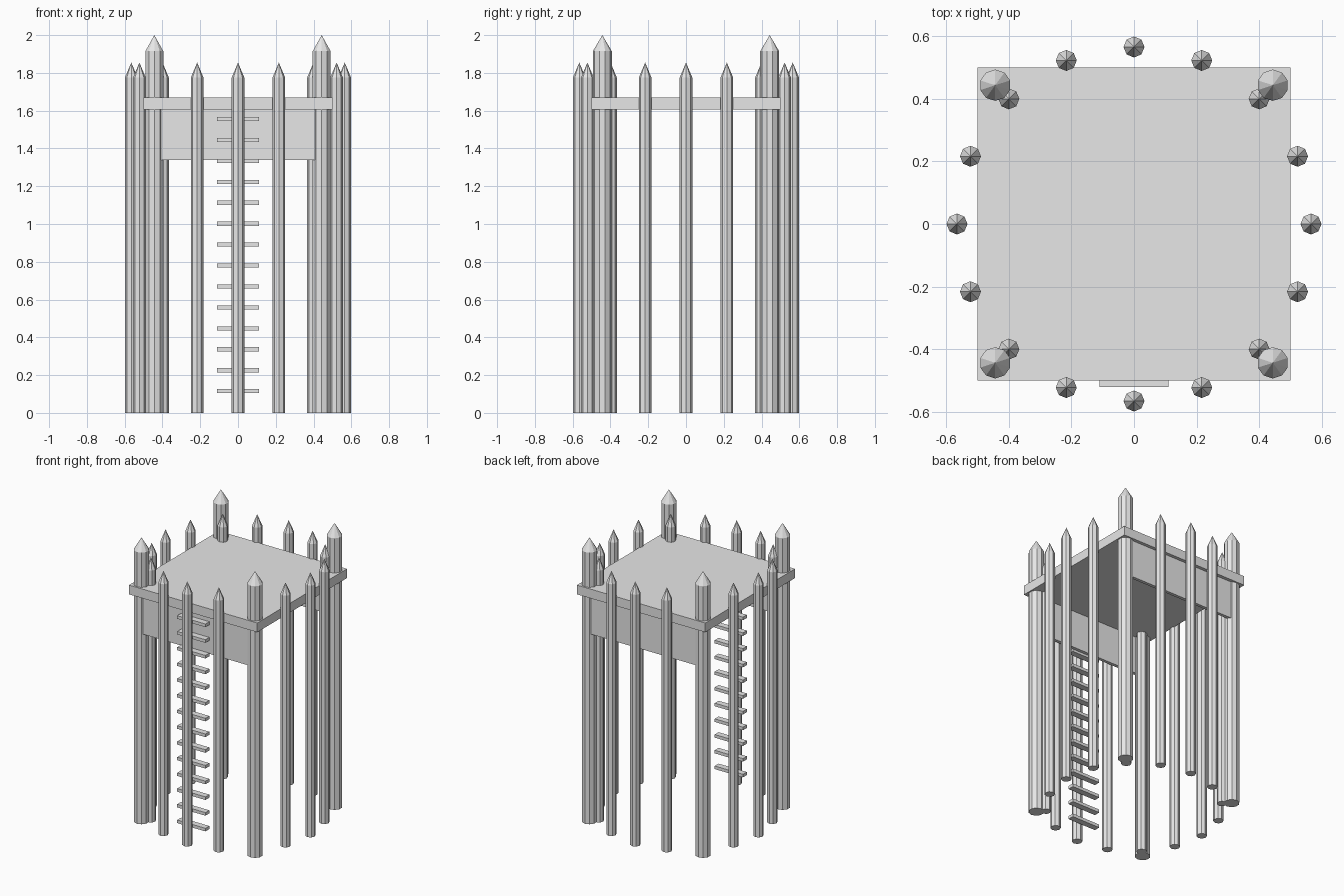
import bpy, bmesh, math

if "Cube" in bpy.data.objects:
    bpy.data.objects.remove(bpy.data.objects["Cube"])

# One flat colour
grey = bpy.data.materials.new("plain_grey")
grey.diffuse_color = (0.8, 0.8, 0.8, 1)
grey.use_nodes = True
grey.node_tree.nodes["Principled BSDF"].inputs["Base Color"].default_value = grey.diffuse_color


def finish(name, bm):
    bmesh.ops.recalc_face_normals(bm, faces=bm.faces)
    mesh = bpy.data.meshes.new(name)
    bm.to_mesh(mesh)
    bm.free()
    mesh.materials.append(grey)
    obj = bpy.data.objects.new(name, mesh)
    bpy.context.collection.objects.link(obj)
    return obj


def box(name, x0, x1, y0, y1, z0, z1):
    bm = bmesh.new()
    bmesh.ops.create_cube(bm, size=1)
    for v in bm.verts:
        v.co.x = x1 if v.co.x > 0 else x0
        v.co.y = y1 if v.co.y > 0 else y0
        v.co.z = z1 if v.co.z > 0 else z0
    return finish(name, bm)


def stake(name, x, y, radius, shoulder, tip, sides):
    # Straight faceted shaft with a pointed top
    bm = bmesh.new()
    ring = [(x + radius * math.sin(2 * math.pi * i / sides),
             y + radius * math.cos(2 * math.pi * i / sides)) for i in range(sides)]
    low = [bm.verts.new((px, py, 0)) for px, py in ring]
    high = [bm.verts.new((px, py, shoulder)) for px, py in ring]
    point = bm.verts.new((x, y, tip))
    bm.faces.new(low)
    for i in range(sides):
        j = (i + 1) % sides
        bm.faces.new((low[i], low[j], high[j], high[i]))
        bm.faces.new((high[i], high[j], point))
    return finish(name, bm)


# Deck
box("platform", -0.5, 0.5, -0.5, 0.5, 1.605, 1.67)

# Thick corner posts
for sx in (-1, 1):
    for sy in (-1, 1):
        stake("corner_post", sx * 0.443, sy * 0.443, 0.05, 1.915, 2.0, 10)

# Ring of thinner stakes
for k in range(16):
    a = k * math.pi / 8
    stake("palisade_stake", 0.565 * math.cos(a), 0.565 * math.sin(a),
          0.0335, 1.775, 1.855, 8)

# Panels below the deck, front and back
box("front_panel", -0.477, 0.477, -0.477, -0.455, 1.34, 1.605)
box("back_panel", -0.477, 0.477, 0.455, 0.477, 1.34, 1.605)

# Ladder rungs
for k in range(14):
    z = 0.115 + k * 0.1108
    box("ladder_rung", -0.11, 0.11, -0.52, -0.477, z - 0.011, z + 0.011)
